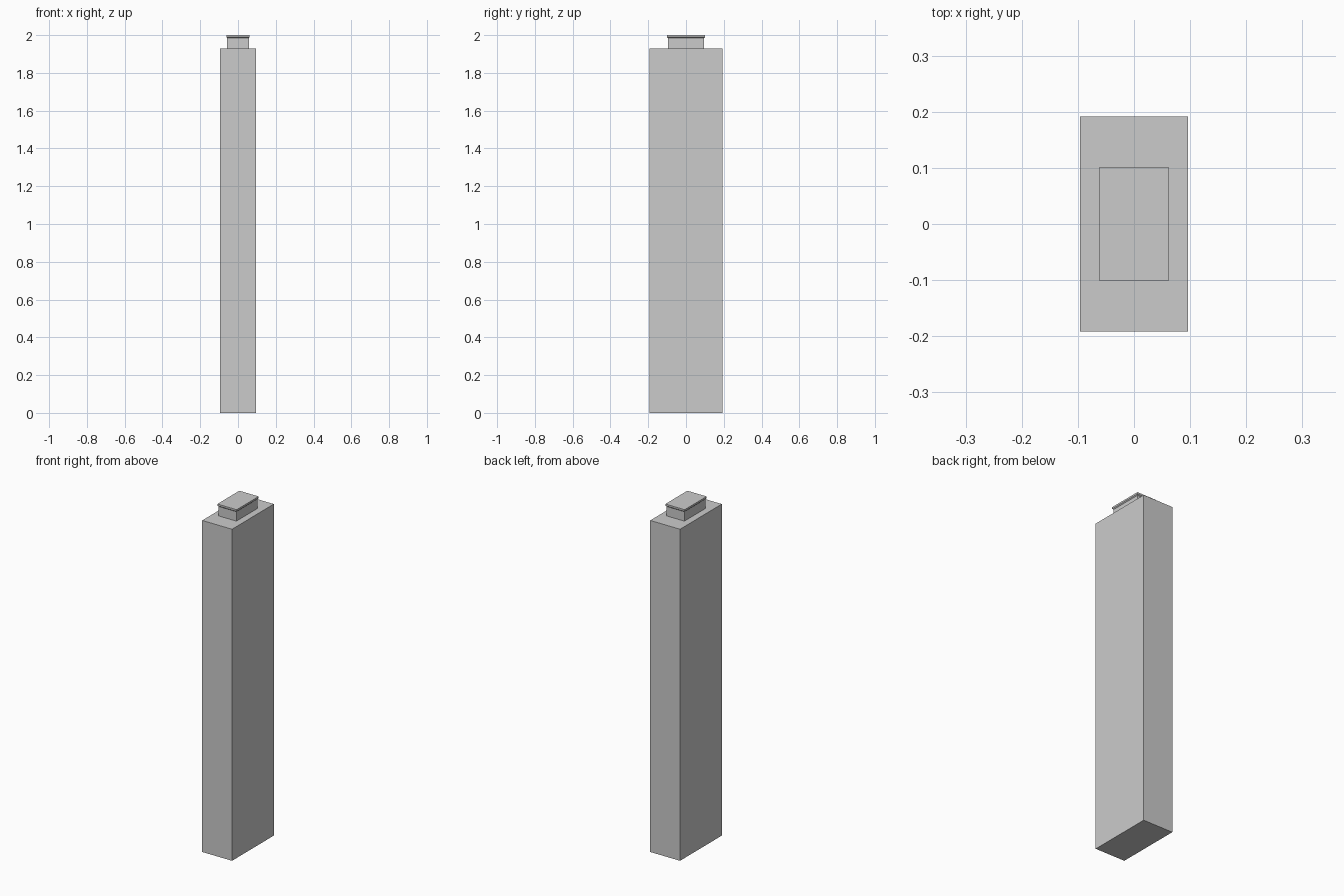
import bpy, bmesh

if "Cube" in bpy.data.objects:
    bpy.data.objects.remove(bpy.data.objects["Cube"])


def rect_loft(name, sections):
    """Closed solid through stacked rectangles given as (half_x, half_y, z)."""
    bm = bmesh.new()
    rings = [[bm.verts.new((sx * hx, sy * hy, z))
              for sx, sy in ((-1, -1), (1, -1), (1, 1), (-1, 1))]
             for hx, hy, z in sections]
    for low, high in zip(rings, rings[1:]):
        for i in range(4):
            j = (i + 1) % 4
            bm.faces.new((low[i], low[j], high[j], high[i]))
    bm.faces.new(rings[0][::-1])
    bm.faces.new(rings[-1])
    mesh = bpy.data.meshes.new(name)
    bm.to_mesh(mesh)
    bm.free()
    obj = bpy.data.objects.new(name, mesh)
    bpy.context.collection.objects.link(obj)
    return obj


# Tall main column
rect_loft("column_body", [(0.096, 0.192, 0), (0.096, 0.192, 1.93)])

# Cap block with a thin overhanging lip
rect_loft("top_cap", [(0.057, 0.096, 1.93), (0.057, 0.096, 1.985),
                      (0.062, 0.101, 1.99), (0.062, 0.101, 2.0)])
